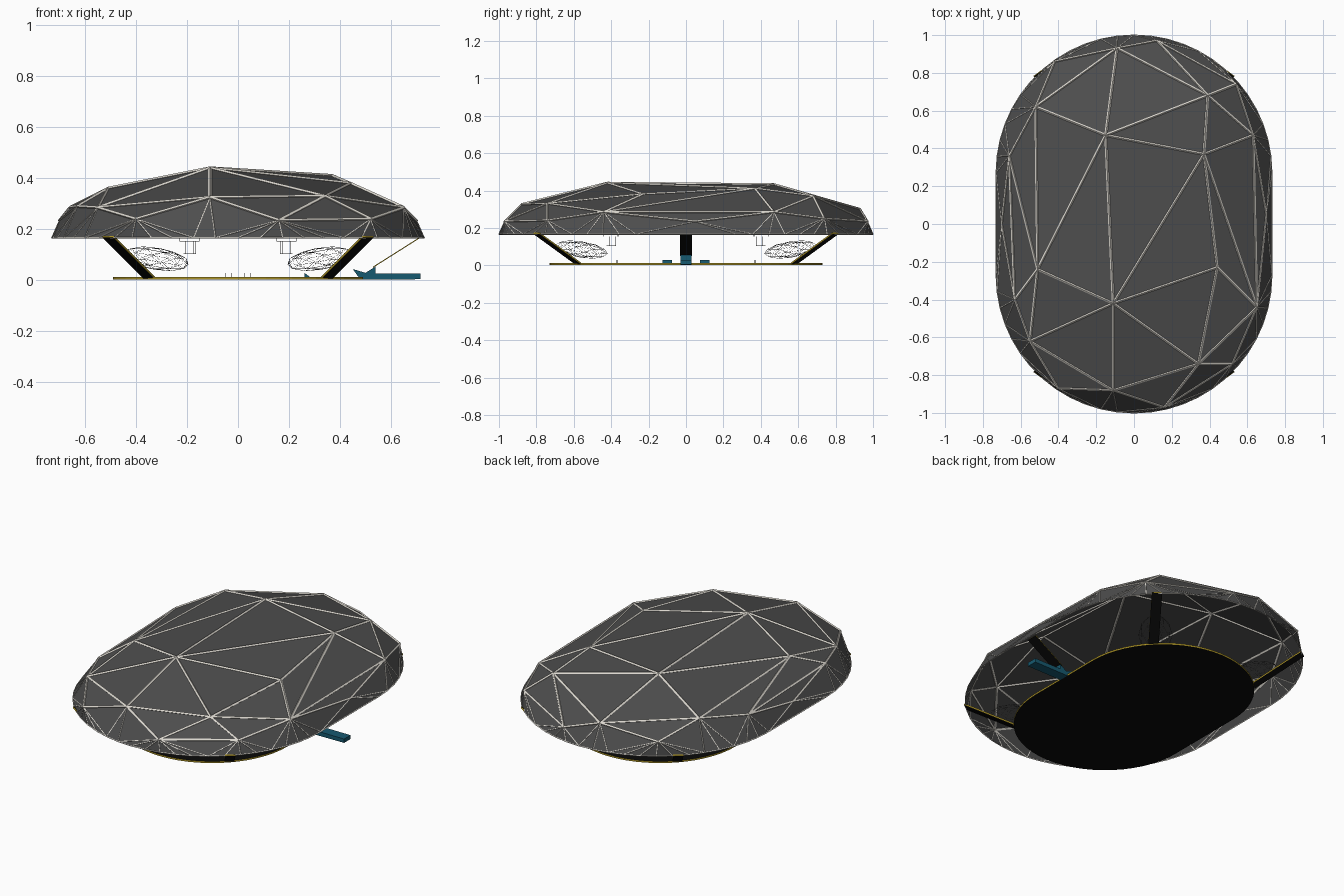
import bpy, bmesh, math
from mathutils import Vector, Matrix

cube = bpy.data.objects.get("Cube")
if cube:
    bpy.data.objects.remove(cube, do_unlink=True)


def material(name, r, g, b):
    m = bpy.data.materials.new(name)
    m.use_nodes = True
    m.diffuse_color = (r, g, b, 1)
    m.node_tree.nodes["Principled BSDF"].inputs["Base Color"].default_value = (r, g, b, 1)
    return m


PANEL = material("charcoal panel", 0.075, 0.075, 0.075)
STRUT = material("pale strut", 0.72, 0.69, 0.63)
BLACK = material("black deck", 0.003, 0.003, 0.003)
YELLOW = material("yellow edge", 0.42, 0.30, 0.02)
BLUE = material("deep blue", 0.008, 0.10, 0.16)
WIRE = material("grey wire", 0.10, 0.10, 0.10)


def finish(bm, name, *mats):
    mesh = bpy.data.meshes.new(name)
    bm.to_mesh(mesh)
    bm.free()
    for m in mats:
        mesh.materials.append(m)
    ob = bpy.data.objects.new(name, mesh)
    bpy.context.collection.objects.link(ob)
    return ob


def stadium(radius, half_length, z, steps):
    """Points around a long rounded outline."""
    off = half_length - radius
    pts = []
    for side in (1, -1):
        for i in range(steps + 1):
            a = math.pi * i / steps
            pts.append(Vector((side * radius * math.cos(a),
                               side * (radius * math.sin(a) + off), z)))
    return pts


def beam(bm, a, b, radius):
    """Square bar between two points."""
    d = b - a
    rot = d.to_track_quat('Z', 'Y').to_matrix().to_4x4()
    bmesh.ops.create_cone(bm, cap_ends=True, segments=4, radius1=radius, radius2=radius,
                          depth=d.length, matrix=Matrix.Translation((a + b) / 2) @ rot)


def prism(name, outline, shift, *mats):
    """Extrude an outline; end faces take the first material, sides the last."""
    bm = bmesh.new()
    face = bm.faces.new([bm.verts.new(p) for p in outline])
    axis = Vector(shift).normalized()
    geo = bmesh.ops.extrude_face_region(bm, geom=[face], use_keep_orig=True)["geom"]
    bmesh.ops.translate(bm, vec=shift, verts=[v for v in geo if isinstance(v, bmesh.types.BMVert)])
    bmesh.ops.recalc_face_normals(bm, faces=bm.faces)
    for f in bm.faces:
        f.material_index = 0 if abs(f.normal.dot(axis)) > 0.9 else len(mats) - 1
    return finish(bm, name, *mats)


def strip(name, low, high, width, thick):
    """Flat sloping plate with coloured edges."""
    low, high = Vector(low), Vector(high)
    d = high - low
    side = d.cross(Vector((0, 0, 1))).normalized() * width / 2
    up = side.cross(d).normalized() * thick
    return prism(name, [low - side, low + side, high + side, high - side], up, BLACK, YELLOW)


# Faceted canopy: crown nodes and a rounded rim, joined as a shell
RIM_Z = 0.167
nodes = [
    (-.11, -.42, .44), (-.15, .47, .432), (.37, .37, .41), (.44, -.23, .38),
    (-.51, -.24, .36), (-.52, .62, .325), (.39, .68, .37), (-.09, .93, .30),
    (.63, .47, .285), (.65, -.44, .285), (-.63, -.40, .29), (-.55, -.62, .285),
    (-.11, -.88, .325), (.34, -.74, .33), (-.66, .36, .285), (-.42, .86, .25),
    (-.40, -.87, .24), (.16, -.97, .235), (.54, .74, .25), (.70, .05, .235),
    (-.70, .0, .235), (.52, -.74, .24), (.12, .97, .235),
]
bm = bmesh.new()
for p in nodes + stadium(0.73, 1.0, RIM_Z, 26):
    bm.verts.new(p)
bmesh.ops.convex_hull(bm, input=bm.verts)
floor = [f for f in bm.faces if all(v.co.z < RIM_Z + .001 for v in f.verts)]
bmesh.ops.delete(bm, geom=floor, context='FACES')
loose = [e for e in bm.edges if not e.link_faces]
bmesh.ops.delete(bm, geom=loose, context='EDGES')
bmesh.ops.recalc_face_normals(bm, faces=bm.faces)

# Struts along every panel seam, thin where they fan out to the rim
frame = bmesh.new()
for e in bm.edges:
    a, b = (v.co.copy() for v in e.verts)
    low_ends = sum(p.z < RIM_Z + .001 for p in (a, b))
    beam(frame, a, b, (.0075, .0028, .003)[low_ends])
finish(bm, "canopy_panels", PANEL)
finish(frame, "canopy_struts", STRUT)

# Deck
prism("deck", stadium(0.49, 0.73, 0.003, 28), (0, 0, 0.01), BLACK, YELLOW)

# Sloping legs at the four corners
for sx in (1, -1):
    for sy in (1, -1):
        strip("leg", (sx * .35, sy * .58, .008), (sx * .51, sy * .80, .168), .055, .008)

# Boarding hatch plate
strip("hatch_plate", (.53, 0, .05), (.715, 0, .167), .065, .004)

# Boarding step with a notched nose, and two small pedals
profile = [(.45, .045), (.50, .03), (.54, .055), (.54, .028),
           (.715, .028), (.715, .005), (.48, .003)]
prism("boarding_step", [(x, -.03, z) for x, z in profile], (0, .06, 0), BLUE)
for sy in (1, -1):
    prism("pedal", [(.26, sy * .10 - .025, .03), (.285, sy * .10 - .025, .012),
                    (.26, sy * .10 - .025, .012)], (0, .05, 0), BLUE)


def cage(bm, name, thickness):
    ob = finish(bm, name, WIRE)
    mod = ob.modifiers.new("wires", 'WIREFRAME')
    mod.thickness = thickness
    mod.use_even_offset = False


# Hanging wire pods, each with a curved neck and a mounting disc
for sx in (1, -1):
    for sy in (1, -1):
        bm = bmesh.new()
        turn = Matrix.Rotation(math.atan2(sy * .26, sx * .22), 4, 'Z')
        tilt = Matrix.Rotation(math.radians(-8), 4, 'Y')
        bmesh.ops.create_icosphere(
            bm, subdivisions=2, radius=1,
            matrix=Matrix.Translation((sx * .32, sy * .56, .085)) @ turn @ tilt
            @ Matrix.Diagonal((.17, .09, .042, 1)))
        for z, r, h in ((.13, .025, .05), (.16, .04, .012)):
            bmesh.ops.create_cone(bm, cap_ends=True, segments=10, radius1=r, radius2=r, depth=h,
                                  matrix=Matrix.Translation((sx * .19, sy * .40, z)))
        cage(bm, "hanging_pod", .0016)

# Small wire sockets on the deck
for sy in (1, -1):
    bm = bmesh.new()
    bmesh.ops.create_cone(bm, cap_ends=True, segments=12, radius1=.05, radius2=.05, depth=.016,
                          matrix=Matrix.Translation((0, sy * .38, .021))
                          @ Matrix.Diagonal((1, .3, 1, 1)))
    cage(bm, "deck_socket", .0014)
